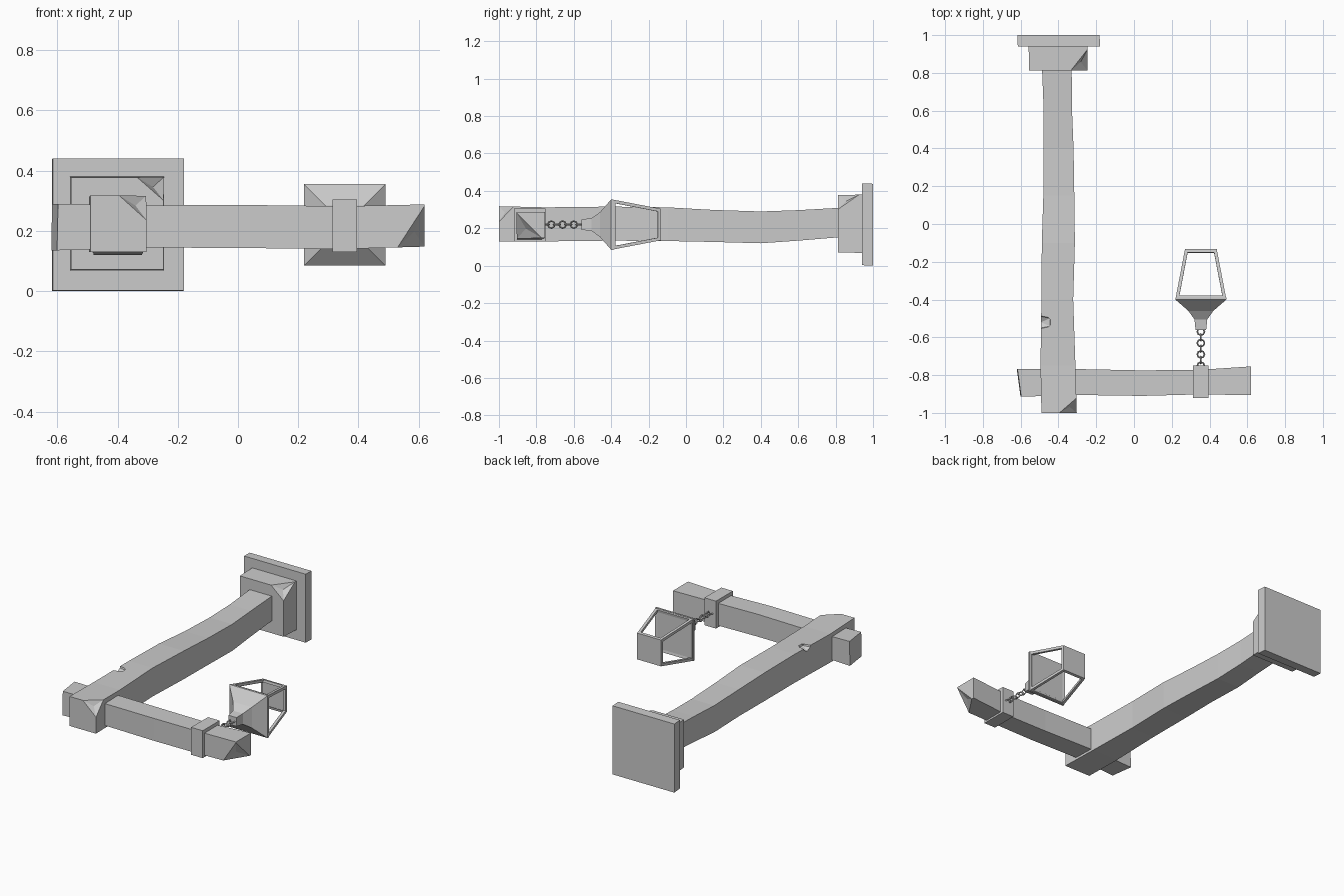
import bpy, bmesh, math
from mathutils import Vector, Matrix

if "Cube" in bpy.data.objects:
    bpy.data.objects.remove(bpy.data.objects["Cube"])


def finish(bm, name):
    bmesh.ops.recalc_face_normals(bm, faces=bm.faces[:])
    me = bpy.data.meshes.new(name)
    bm.to_mesh(me)
    bm.free()
    ob = bpy.data.objects.new(name, me)
    bpy.context.collection.objects.link(ob)
    return ob


def loft(axis, sections):
    """Four-sided beam; each section is (position, a0, a1, z0, z1)."""
    bm = bmesh.new()
    rings = []
    for p, a0, a1, z0, z1 in sections:
        ring = []
        for a, z in ((a0, z0), (a1, z0), (a1, z1), (a0, z1)):
            ring.append(bm.verts.new((a, p, z) if axis == 'Y' else (p, a, z)))
        rings.append(ring)
    for r, s in zip(rings, rings[1:]):
        for i in range(4):
            j = (i + 1) % 4
            bm.faces.new((r[i], r[j], s[j], s[i]))
    bm.faces.new(rings[0])
    bm.faces.new(rings[-1])
    bmesh.ops.recalc_face_normals(bm, faces=bm.faces[:])
    return bm


def chip(bm, p, q, r, dent=0.0):
    """Break off a corner along the plane through three points, with a dented scar."""
    p, q, r = Vector(p), Vector(q), Vector(r)
    n = (q - p).cross(r - p).normalized()
    mid = sum((v.co for v in bm.verts), Vector()) / len(bm.verts)
    if (mid - p).dot(n) > 0:
        n = -n
    bmesh.ops.bisect_plane(bm, geom=bm.verts[:] + bm.edges[:] + bm.faces[:],
                           plane_co=p, plane_no=n, clear_outer=True)
    cap = bmesh.ops.holes_fill(bm, edges=[e for e in bm.edges if e.is_boundary])['faces']
    if dent:
        res = bmesh.ops.poke(bm, faces=cap)
        for v in res['verts']:
            v.co -= n * dent


# Base plate and stepped block
finish(loft('Y', [(0.94, -0.615, -0.18, 0.003, 0.44), (1.0, -0.618, -0.182, 0, 0.438)]), 'base_plate')
block = loft('Y', [(0.812, -0.555, -0.247, 0.072, 0.378), (0.945, -0.558, -0.245, 0.068, 0.38)])
chip(block, (-0.335, 0.812, 0.378), (-0.246, 0.812, 0.30), (-0.246, 0.925, 0.38), 0.012)
finish(block, 'base_block')

# Warped wooden post
post = loft('Y', [
    (-1.0, -0.490, -0.303, 0.130, 0.318),
    (-0.75, -0.495, -0.310, 0.130, 0.312),
    (-0.40, -0.490, -0.322, 0.134, 0.316),
    (-0.10, -0.488, -0.313, 0.132, 0.312),
    (0.15, -0.480, -0.316, 0.127, 0.298),
    (0.40, -0.480, -0.320, 0.120, 0.290),
    (0.60, -0.478, -0.328, 0.134, 0.297),
    (0.83, -0.487, -0.330, 0.153, 0.310)])
chip(post, (-0.395, -1, 0.318), (-0.303, -1, 0.235), (-0.304, -0.92, 0.317), 0.01)
post = finish(post, 'post')

# Axe notch in the post edge
bm = bmesh.new()
bmesh.ops.create_icosphere(bm, subdivisions=1, radius=1)
for v in bm.verts:
    v.co = Vector((-0.492, -0.52, 0.318)) + Vector((v.co.x * 0.065, v.co.y * 0.04, v.co.z * 0.03))
cutter = finish(bm, 'notch_cutter')
cutter.hide_render = True
cutter.hide_viewport = True
cut = post.modifiers.new('notch', 'BOOLEAN')
cut.operation = 'DIFFERENCE'
cut.object = cutter

# Cross arm passing through the post
arm = loft('X', [
    (-0.62, -0.915, -0.768, 0.135, 0.290),
    (-0.30, -0.905, -0.768, 0.145, 0.285),
    (0.04, -0.910, -0.775, 0.143, 0.286),
    (0.35, -0.902, -0.772, 0.140, 0.282),
    (0.62, -0.906, -0.754, 0.148, 0.288)])
chip(arm, (-0.619, -0.768, 0.2), (-0.6, -0.91, 0.2), (-0.617, -0.768, 0.29))
chip(arm, (0.53, -0.905, 0.146), (0.62, -0.906, 0.284), (0.62, -0.77, 0.148), 0.008)
finish(arm, 'cross_arm')

# Strap around the arm
finish(loft('X', [(0.313, -0.92, -0.75, 0.13, 0.305),
                  (0.395, -0.92, -0.75, 0.13, 0.305)]), 'strap')

CX, CZ = 0.354, 0.22

# Chain of alternating links
for k in range(7):
    y = -0.75 + 0.03 * k
    bpy.ops.mesh.primitive_torus_add(major_segments=8, minor_segments=4,
                                     major_radius=0.019, minor_radius=0.0045,
                                     location=(CX, y, CZ),
                                     rotation=(0, math.pi / 2 if k % 2 else 0, 0))
    bpy.context.object.name = f'chain_link_{k + 1}'


def square(y, h):
    return (y, CX - h, CX + h, CZ - h, CZ + h)


# Flared lantern cap
finish(loft('Y', [square(*s) for s in ((-0.56, 0.028), (-0.505, 0.034), (-0.46, 0.066),
                                       (-0.40, 0.135), (-0.388, 0.135))]), 'lantern_cap')

# Open lantern cage with a solid floor
cage = loft('Y', [square(-0.394, 0.134), square(-0.133, 0.084)])
cage.normal_update()
sides = [f for f in cage.faces if abs(f.normal.y) < 0.8]
bmesh.ops.inset_individual(cage, faces=sides, thickness=0.017, use_even_offset=True)
bmesh.ops.delete(cage, geom=sides, context='FACES')
cage = finish(cage, 'lantern_cage')
shell = cage.modifiers.new('thickness', 'SOLIDIFY')
shell.thickness = 0.016
shell.offset = -1
